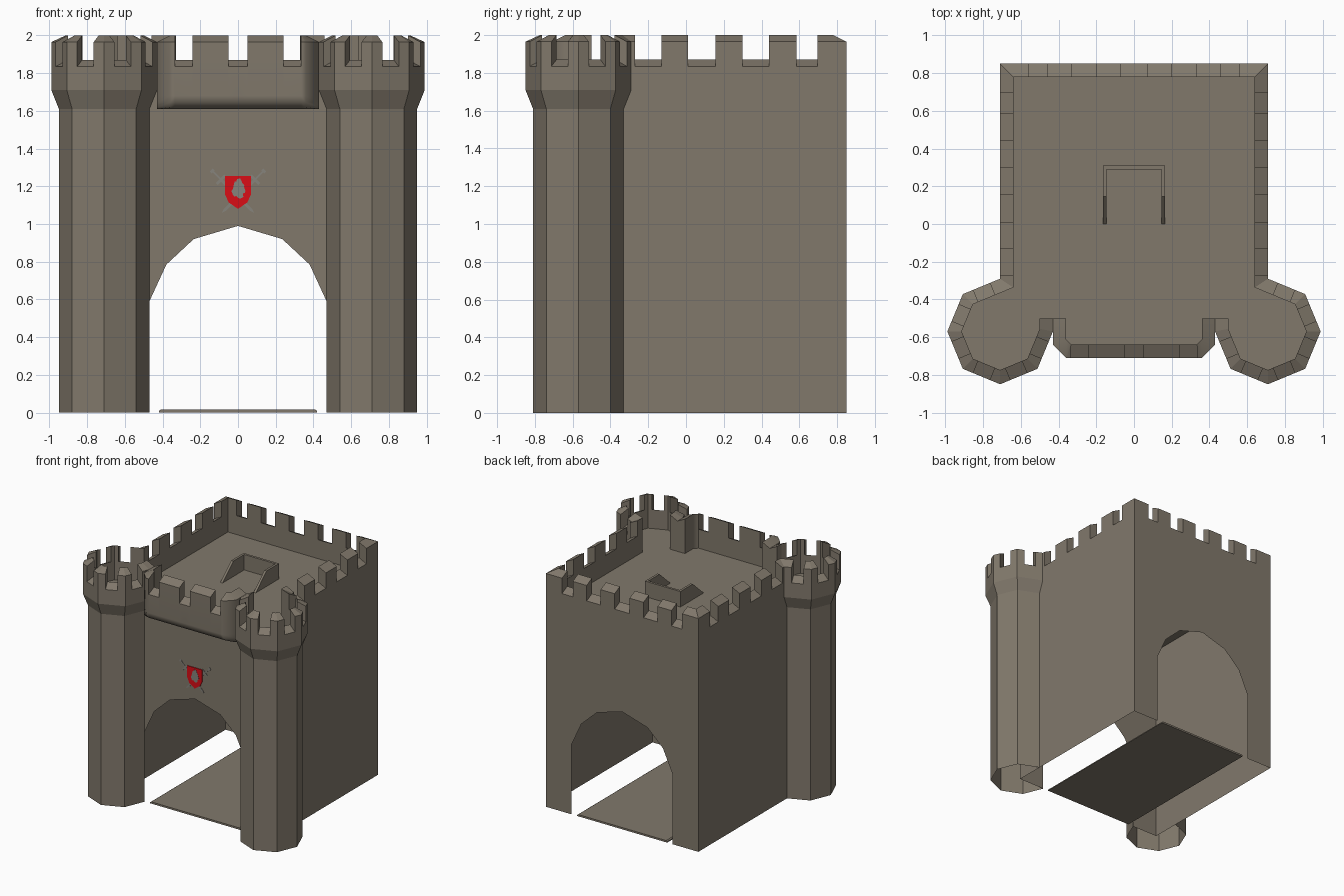
import bpy, bmesh, math, random
from mathutils import Vector

if "Cube" in bpy.data.objects:
    bpy.data.objects.remove(bpy.data.objects["Cube"])

random.seed(4)


def material(name, rgb):
    m = bpy.data.materials.new(name)
    m.diffuse_color = (*rgb, 1)
    m.use_nodes = True
    m.node_tree.nodes["Principled BSDF"].inputs["Base Color"].default_value = m.diffuse_color
    return m


STONE = material("stone", (0.22, 0.19, 0.148))
RED = material("shield red", (0.70, 0.004, 0.008))
STEEL = material("dull steel", (0.24, 0.23, 0.20))

DECK, TOP, SILL, SLOPE, THICK = 1.71, 2.0, 1.87, 0.035, 0.07
FRONT, BACK, SIDE = -0.57, 0.85, 0.71


def face(bm, pts, toward):
    """Polygon whose normal points roughly along 'toward'."""
    f = bm.faces.new([bm.verts.new(p) for p in pts])
    f.normal_update()
    if f.normal.dot(Vector(toward)) < 0:
        f.normal_flip()


def finish(bm, name, mat, mirror=True):
    bmesh.ops.remove_doubles(bm, verts=bm.verts, dist=0.0002)
    me = bpy.data.meshes.new(name)
    bm.to_mesh(me)
    bm.free()
    me.materials.append(mat)
    ob = bpy.data.objects.new(name, me)
    bpy.context.collection.objects.link(ob)
    if mirror:
        ob.modifiers.new("mirror", "MIRROR")
    return ob


def prism(bm, pts, offset):
    """Closed solid: polygon pts extruded by offset."""
    off = Vector(offset)
    vs = [bm.verts.new(p) for p in pts]
    f = bm.faces.new(vs)
    r = bmesh.ops.extrude_face_region(bm, geom=[f], use_keep_orig=True)
    bmesh.ops.translate(bm, vec=off, verts=[g for g in r["geom"] if isinstance(g, bmesh.types.BMVert)])
    bmesh.ops.recalc_face_normals(bm, faces=bm.faces)


def ring(r):
    """Outer three quarters of the left tower's octagon, clockwise."""
    return [Vector((-SIDE + r * math.cos(-math.pi / 4 * i),
                    FRONT + r * math.sin(-math.pi / 4 * i))) for i in range(7)]


def parapet(bm, path, gaps, base):
    """Battlement strip along a path (interior on its right); returns outer points."""
    path = [Vector(p) for p in path]
    dirs = [(b - a).normalized() for a, b in zip(path, path[1:])]
    nor = [Vector((d.y, -d.x)) for d in dirs]
    inner = []
    for i, p in enumerate(path):
        n1, n2 = nor[max(i - 1, 0)], nor[min(i, len(nor) - 1)]
        inner.append(p + (n1 + n2) / (1 + n1.dot(n2)) * THICK)
    st = [(path[0], inner[0])]
    heights, along = [], []
    for i, d in enumerate(dirs):
        length = (path[i + 1] - path[i]).length
        cuts = [(0, TOP)]
        for a, b in gaps.get(i, []):
            cuts += [(a, SILL), (b, TOP)]
        for k, (a, h) in enumerate(cuts):
            e = cuts[k + 1][0] if k + 1 < len(cuts) else length
            if e - a < 0.002:
                continue
            end = abs(e - length) < 0.002
            o = path[i] + d * e
            st.append((path[i + 1], inner[i + 1]) if end else (o, o + nor[i] * THICK))
            heights.append(h)
            along.append((d, nor[i]))
    for k, h in enumerate(heights):
        (o0, i0), (o1, i1) = st[k], st[k + 1]
        n = along[k][1].to_3d()
        ho = h - SLOPE
        face(bm, [(*o0, base), (*o1, base), (*o1, ho), (*o0, ho)], -n)
        face(bm, [(*i0, DECK), (*i1, DECK), (*i1, h), (*i0, h)], n)
        face(bm, [(*o0, ho), (*o1, ho), (*i1, h), (*i0, h)], (0, 0, 1))
    for k, (o, i) in enumerate(st):
        ha = heights[k - 1] if k > 0 else DECK
        hb = heights[k] if k < len(heights) else DECK
        if ha == hb or abs(o.x) < 0.001:
            continue
        d = along[min(k, len(along) - 1)][0].to_3d()
        za = ha - SLOPE if ha > DECK else base
        zb = hb - SLOPE if hb > DECK else base
        face(bm, [(*o, za), (*i, ha), (*i, hb), (*o, zb)], d if ha > hb else -d)
    return [s[0] for s in st]


# walls: left half with arched openings front and back
bm = bmesh.new()
arch = [(-SIDE, 0), (-.47, 0), (-.47, .59), (-.38, .785), (-.235, .92), (0, .99), (0, DECK), (-SIDE, DECK)]
face(bm, [(x, FRONT, z) for x, z in arch], (0, -1, 0))
face(bm, [(x, BACK, z) for x, z in arch], (0, 1, 0))
face(bm, [(-SIDE, FRONT, 0), (-SIDE, BACK, 0), (-SIDE, BACK, DECK), (-SIDE, FRONT, DECK)], (-1, 0, 0))
finish(bm, "gatehouse_walls", STONE)

# octagonal corner towers with flared collar
bm = bmesh.new()
levels = [(.24, 0), (.24, 1.61), (.28, DECK)]
for (r0, z0), (r1, z1) in zip(levels, levels[1:]):
    lo, hi = ring(r0), ring(r1)
    for i in range(6):
        mid = (lo[i] + lo[i + 1]) / 2 - Vector((-SIDE, FRONT))
        face(bm, [(*lo[i], z0), (*lo[i + 1], z0), (*hi[i + 1], z1), (*hi[i], z1)], mid.to_3d())
finish(bm, "corner_towers", STONE)

# roof deck
bm = bmesh.new()
outline = ring(.28) + [Vector(p) for p in [(-SIDE, BACK), (0, BACK), (0, -.71), (-.36, -.71), (-.43, -.64)]]
face(bm, [(*p, DECK) for p in outline], (0, 0, 1))
finish(bm, "roof_deck", STONE)

# battlements round towers, sides and back
bm = bmesh.new()
gaps = {i: [(.06, .155)] for i in range(1, 7)}
gaps[7] = [(.02, .16), (.30, .445), (.59, .73), (.875, .985)]
gaps[8] = [(.15, .25), (.38, .51), (.64, .71)]
parapet(bm, [(-.43, -.5)] + ring(.28) + [(-SIDE, BACK), (0, BACK)], gaps, DECK)
finish(bm, "battlements", STONE)

# overhanging front battlement with rounded underside
bm = bmesh.new()
outer = parapet(bm, [(0, -.71), (-.36, -.71), (-.43, -.64), (-.43, -.5)],
                {0: [(0, .05), (.24, .335)]}, 1.68)
rows = []
for k in range(4):
    a = math.pi / 6 * k
    rows.append([Vector((p.x, p.y if p.y >= -.64 else -.64 + (p.y + .64) * math.cos(a),
                         1.68 - .07 * math.sin(a))) for p in outer])
for r0, r1 in zip(rows, rows[1:]):
    for i in range(len(outer) - 1):
        d = outer[i + 1] - outer[i]
        pts = [r0[i], r0[i + 1], r1[i + 1], r1[i]]
        face(bm, pts, (-d.y, d.x, -.02))
face(bm, [(0, -.64, 1.61), (-.43, -.64, 1.61), (-.43, -.57, 1.61), (0, -.57, 1.61)], (0, 0, -1))
bmesh.ops.dissolve_degenerate(bm, dist=0.0002, edges=bm.edges)
panel = finish(bm, "front_overhang", STONE)
bpy.ops.object.select_all(action="DESELECT")
panel.select_set(True)
bpy.context.view_layer.objects.active = panel
bpy.ops.object.shade_smooth_by_angle(angle=math.radians(50))
panel.modifiers.new("weighted", "WEIGHTED_NORMAL").keep_sharp = True

# roof stair shelter: sloped side walls and back wall
bm = bmesh.new()
prism(bm, [(-.165, y, z) for y, z in [(0, DECK), (.145, 1.84), (.31, 1.84), (.31, DECK)]], (.02, 0, 0))
finish(bm, "shelter_sides", STONE)
bm = bmesh.new()
prism(bm, [(-.145, y, z) for y, z in [(.29, DECK), (.29, 1.84), (.31, 1.84), (.31, DECK)]], (.29, 0, 0))
finish(bm, "shelter_back", STONE, False)

# passage floor slab with chamfered edges
bm = bmesh.new()
prism(bm, [(x, FRONT, z) for x, z in [(-.42, 0), (-.42, .008), (-.41, .015), (.41, .015), (.42, .008), (.42, 0)]],
      (0, BACK - FRONT, 0))
finish(bm, "passage_floor", STONE, False)

# crest: crossed swords, shield, ragged emblem
bm = bmesh.new()
half = [(.02, .007), (.24, .007), (.24, .032), (.254, .032), (.254, .005), (.305, .005), (.305, .011), (.32, .011)]
prof = [(0, 0)] + half + [(u, -v) for u, v in reversed(half)]
c = math.sqrt(.5)
prism(bm, [(-.085 + (u - v) * c, FRONT, 1.06 + (u + v) * c) for u, v in prof], (0, -.003, 0))
finish(bm, "crossed_swords", STEEL)
bm = bmesh.new()
edge = [(.07, 1.255), (.07, 1.16), (.05, 1.115)]
prism(bm, [(x, FRONT, z) for x, z in edge + [(0, 1.08)] + [(-x, z) for x, z in reversed(edge)]], (0, -.007, 0))
finish(bm, "shield", RED, False)
bm = bmesh.new()
blob = []
for i in range(28):
    a, r = math.tau * i / 28, random.uniform(.75, 1.1)
    blob.append((.004 + .037 * r * math.cos(a), FRONT - .007, 1.187 + .052 * r * math.sin(a)))
prism(bm, blob, (0, -.002, 0))
finish(bm, "shield_emblem", STEEL, False)
